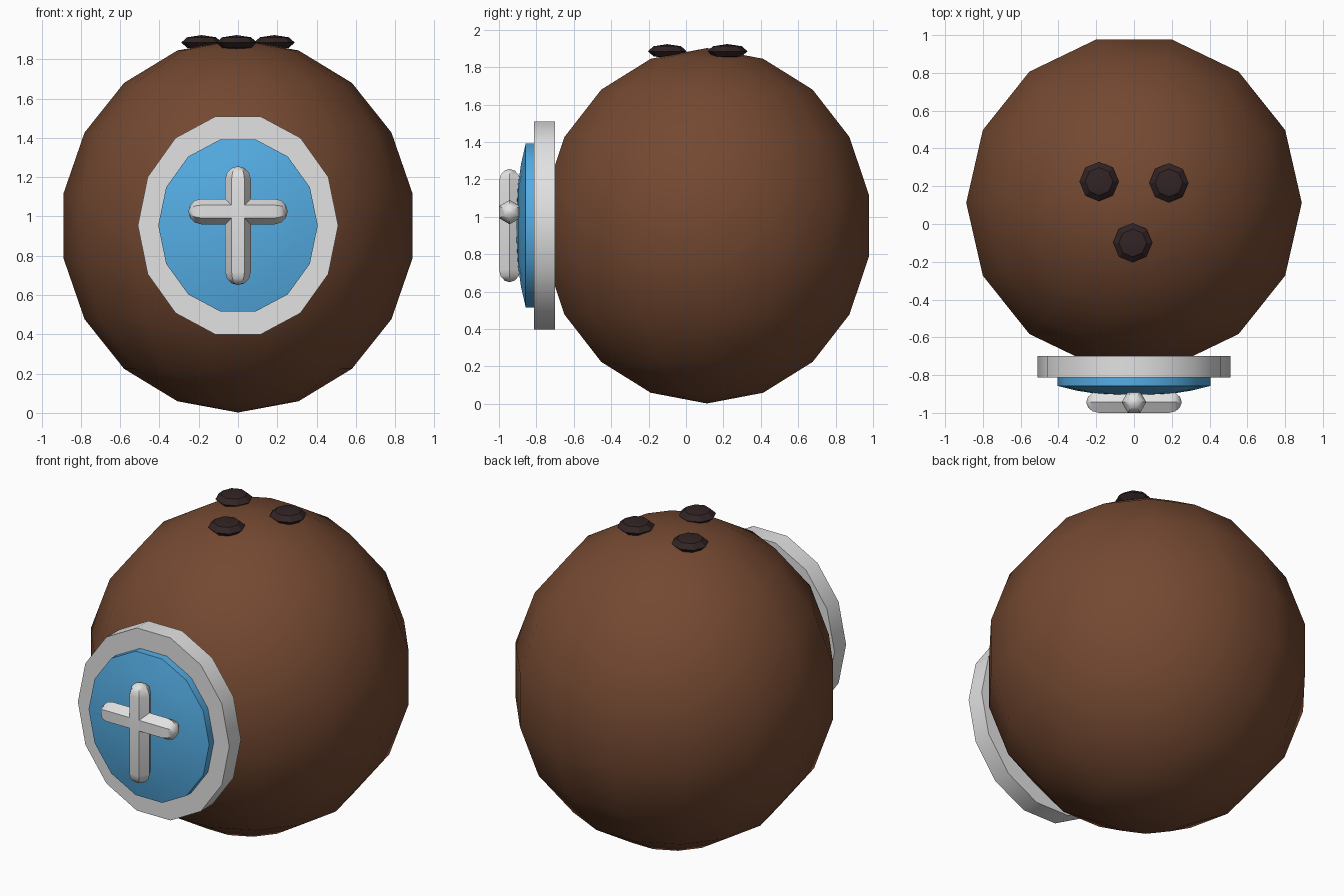
import bpy, math
from mathutils import Matrix, Vector

if "Cube" in bpy.data.objects:
    bpy.data.objects.remove(bpy.data.objects["Cube"])


def material(name, rgb):
    m = bpy.data.materials.new(name)
    m.diffuse_color = (*rgb, 1)
    m.use_nodes = True
    m.node_tree.nodes["Principled BSDF"].inputs["Base Color"].default_value = m.diffuse_color
    return m


BROWN = material("brown", (0.175, 0.066, 0.031))
DARK = material("dark_brown", (0.032, 0.017, 0.018))
GREY = material("light_grey", (0.76, 0.76, 0.76))
BLUE = material("blue", (0.09, 0.42, 0.78))


def finish(ob, name, mat, angle):
    ob.name = ob.data.name = name
    ob.data.materials.append(mat)
    bpy.ops.object.select_all(action='DESELECT')
    ob.select_set(True)
    bpy.context.view_layer.objects.active = ob
    bpy.ops.object.shade_smooth_by_angle(angle=math.radians(angle))
    return ob


def ball(name, mat, loc, scale, segments, rings, turn=0.0, angle=30):
    bpy.ops.mesh.primitive_uv_sphere_add(segments=segments, ring_count=rings, radius=1)
    ob = bpy.context.object
    ob.data.transform(Matrix.LocRotScale(Vector(loc), None, Vector(scale))
                      @ Matrix.Rotation(turn, 4, 'Z'))
    return finish(ob, name, mat, angle)


def lathe(name, mat, profile, sides, place, angle=30):
    """Spin (radius, height) pairs around z, cap both ends, then place."""
    verts, faces = [], []
    for r, h in profile:
        for i in range(sides):
            a = 2 * math.pi * i / sides
            verts.append((r * math.cos(a), r * math.sin(a), h))
    for j in range(len(profile) - 1):
        for i in range(sides):
            k = (i + 1) % sides
            faces.append((j * sides + i, j * sides + k,
                          (j + 1) * sides + k, (j + 1) * sides + i))
    faces.append(tuple(reversed(range(sides))))
    faces.append(tuple(range(len(verts) - sides, len(verts))))
    me = bpy.data.meshes.new(name)
    me.from_pydata(verts, [], faces)
    me.transform(place)
    ob = bpy.data.objects.new(name, me)
    bpy.context.collection.objects.link(ob)
    return finish(ob, name, mat, angle)


# Round body, one column of vertices pointing straight back
ball("body", BROWN, (0, 0.112, 0.952), (0.902, 0.902, 0.95), 14, 9, math.pi / 2)

# Three small pits on top
for i, (x, y) in enumerate([(-0.185, 0.225), (0.185, 0.218), (-0.007, -0.1)]):
    ball(f"top_spot_{i + 1}", DARK, (x, y, 1.885), (0.104, 0.104, 0.038), 8, 4)

# Oval badge on the front: profile height points toward -y
FRONT = Matrix.Rotation(math.pi / 2, 4, 'X')


def oval(rx, rz):
    return Matrix.Translation((0, 0, 0.954)) @ FRONT @ Matrix.Diagonal((rx, rz, 1, 1))


lathe("badge_rim", GREY, [(1, 0.70), (1, 0.812)], 14, oval(0.51, 0.57))
lathe("badge_face", BLUE,
      [(1, 0.80), (1, 0.857), (0.75, 0.882), (0.5, 0.898), (0.2, 0.906), (0.02, 0.908)],
      14, oval(0.406, 0.449))


# Cross made of two hexagonal rods with rounded ends
def rod(name, half, place):
    r = 0.065
    cap = [(r * math.cos(math.radians(a)), half - r + r * math.sin(math.radians(a)))
           for a in (0, 30, 60, 86)]
    profile = [(q, -h) for q, h in reversed(cap)] + cap
    lathe(name, GREY, profile, 6, place, 40)


rod("cross_upright", 0.302, Matrix.Translation((0, -0.943, 0.953)))
rod("cross_bar", 0.252, Matrix.Translation((0, -0.943, 1.025))
    @ Matrix.Rotation(math.pi / 2, 4, 'Y'))
